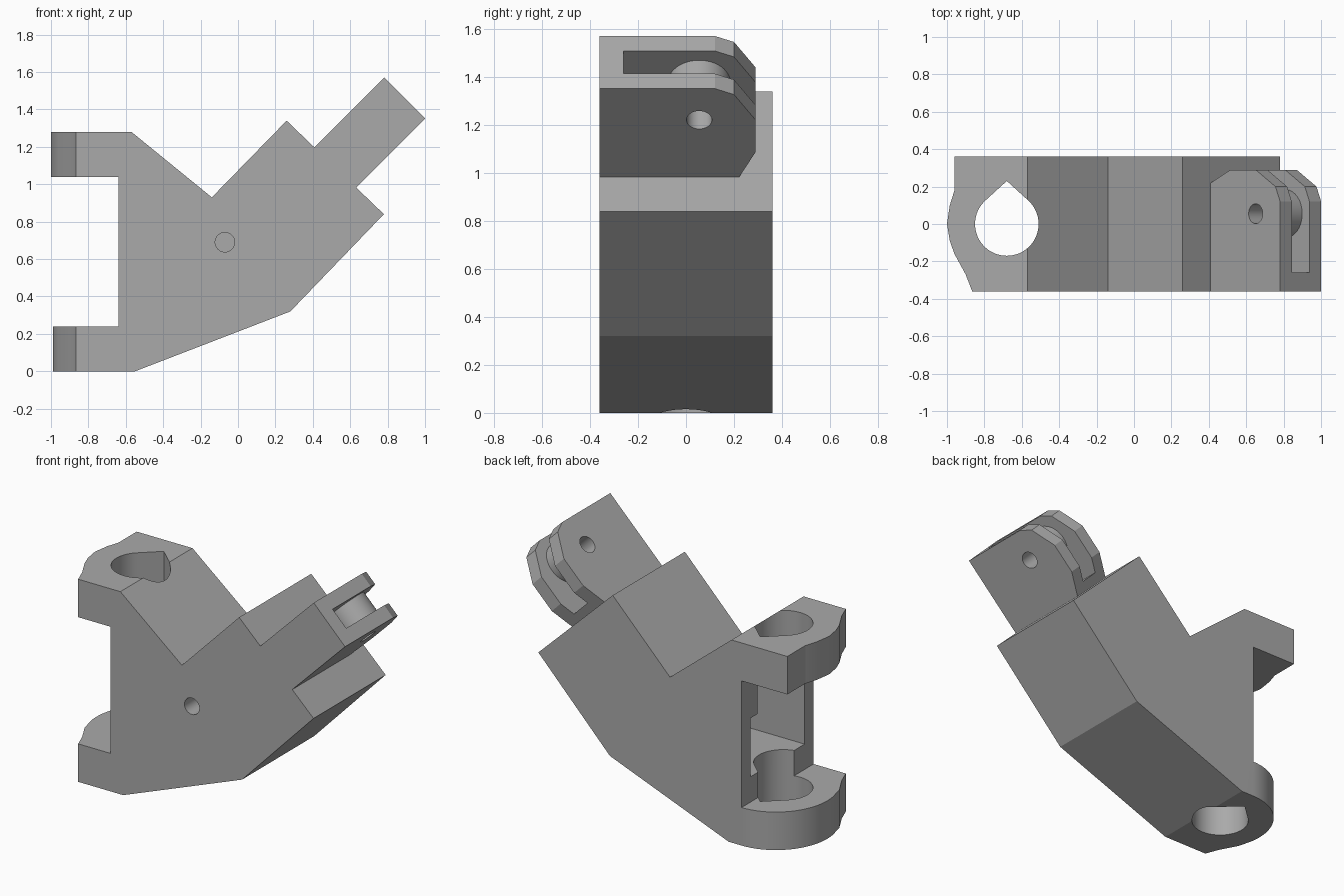
import bpy, bmesh
from math import cos, sin, radians, sqrt
from mathutils import Vector

if "Cube" in bpy.data.objects:
    bpy.data.objects.remove(bpy.data.objects["Cube"])

grey = bpy.data.materials.new("plain grey")
grey.use_nodes = True
GREY = (0.4, 0.4, 0.4, 1)
grey.diffuse_color = GREY
grey.node_tree.nodes["Principled BSDF"].inputs["Base Color"].default_value = GREY

X, Y, Z, O = Vector((1, 0, 0)), Vector((0, 1, 0)), Vector((0, 0, 1)), Vector()
R = sqrt(0.5)
# Each frame: origin, two outline axes, extrusion axis
SIDE = (O, X, Z, Y)
PLAN = (O, X, Y, Z)
END = (O, Y, Z, X)
FORK = (Vector((0.41, 0, 1.2)), Vector((R, 0, R)), Y, Vector((R, 0, -R)))


def prism(name, pts, lo, hi, frame):
    o, u, v, w = frame
    bm = bmesh.new()
    face = bm.faces.new([bm.verts.new(o + u * a + v * b + w * lo) for a, b in pts])
    ext = bmesh.ops.extrude_face_region(bm, geom=[face])
    moved = [g for g in ext["geom"] if isinstance(g, bmesh.types.BMVert)]
    bmesh.ops.translate(bm, verts=moved, vec=w * (hi - lo))
    bmesh.ops.recalc_face_normals(bm, faces=bm.faces)
    mesh = bpy.data.meshes.new(name)
    bm.to_mesh(mesh)
    bm.free()
    mesh.materials.append(grey)
    ob = bpy.data.objects.new(name, mesh)
    bpy.context.collection.objects.link(ob)
    return ob


def arc(cx, cy, rx, ry, start=0, end=360, n=48):
    angles = [radians(start + (end - start) * i / n) for i in range(n + (end - start < 360))]
    return [(cx + rx * cos(t), cy + ry * sin(t)) for t in angles]


def select(ob):
    bpy.ops.object.select_all(action="DESELECT")
    ob.select_set(True)
    bpy.context.view_layer.objects.active = ob


def combine(ob, tool, operation="DIFFERENCE"):
    select(ob)
    mod = ob.modifiers.new("combine", "BOOLEAN")
    mod.operation, mod.object, mod.solver = operation, tool, "EXACT"
    bpy.ops.object.modifier_apply(modifier=mod.name)
    bpy.data.objects.remove(tool)


# Body with both hinge arms
body = prism("bracket_body", [
    (-1.05, 1.28), (-0.57, 1.28), (-0.14, 0.93), (0.26, 1.34), (0.78, 0.84),
    (0.28, 0.32), (-0.55, 0), (-1.05, 0), (-1.05, 0.24), (-0.64, 0.24),
    (-0.64, 1.04), (-1.05, 1.04)], -0.36, 0.36, SIDE)

# Shape the arm ends
tail = [(-0.96, -0.16), (-0.9, -0.27), (-0.865, -0.36), (-0.85, -0.4), (-1.3, -0.4), (-1.3, 0.4)]
upper = [(-0.96, 0.4), (-0.96, 0.18), (-0.985, 0.1), (-1, 0), (-0.985, -0.09)] + tail
lower = [(-0.64, 0.4)] + arc(-0.64, 0, 0.35, 0.36, 90, 190, 20) + tail
combine(body, prism("upper_trim", upper, 0.7, 1.5, PLAN))
combine(body, prism("lower_trim", lower, -0.2, 0.6, PLAN))

# Pocket behind the arms, teardrop hinge bore, front screw hole
pocket = [(-0.27, 0.4), (0.27, 0.4), (0.27, 0.77), (0.2, 0.77), (0.2, 0.95), (-0.27, 0.95)]
combine(body, prism("pocket_cut", pocket, -0.8, -0.2, END))
bore = arc(-0.68, 0, 0.17, 0.17, 132, 408) + [(-0.68, 0.23)]
combine(body, prism("bore_cut", bore, -0.2, 1.6, PLAN))
combine(body, prism("screw_cut", arc(-0.07, 0.69, 0.052, 0.052), -0.5, -0.1, SIDE))

# Slanted fork with slot, roller and pin hole
fork = prism("fork", [
    (-0.05, -0.36), (0.525, -0.36), (0.525, 0.12), (0.49, 0.2), (0.34, 0.29),
    (0.15, 0.29), (0, 0.22), (-0.05, 0.22)], 0, 0.31, FORK)
slot = [(0.06, -0.26), (0.7, -0.26), (0.7, 0.4), (0.06, 0.4)]
combine(fork, prism("slot_cut", slot, 0.088, 0.222, FORK))
combine(fork, prism("roller", arc(0.34, 0.055, 0.13, 0.13), 0.08, 0.23, FORK), "UNION")
combine(fork, prism("pin_cut", arc(0.34, 0.055, 0.053, 0.053), -0.1, 0.5, FORK))

combine(body, fork, "UNION")
select(body)
bpy.ops.object.shade_smooth_by_angle(angle=radians(15))
